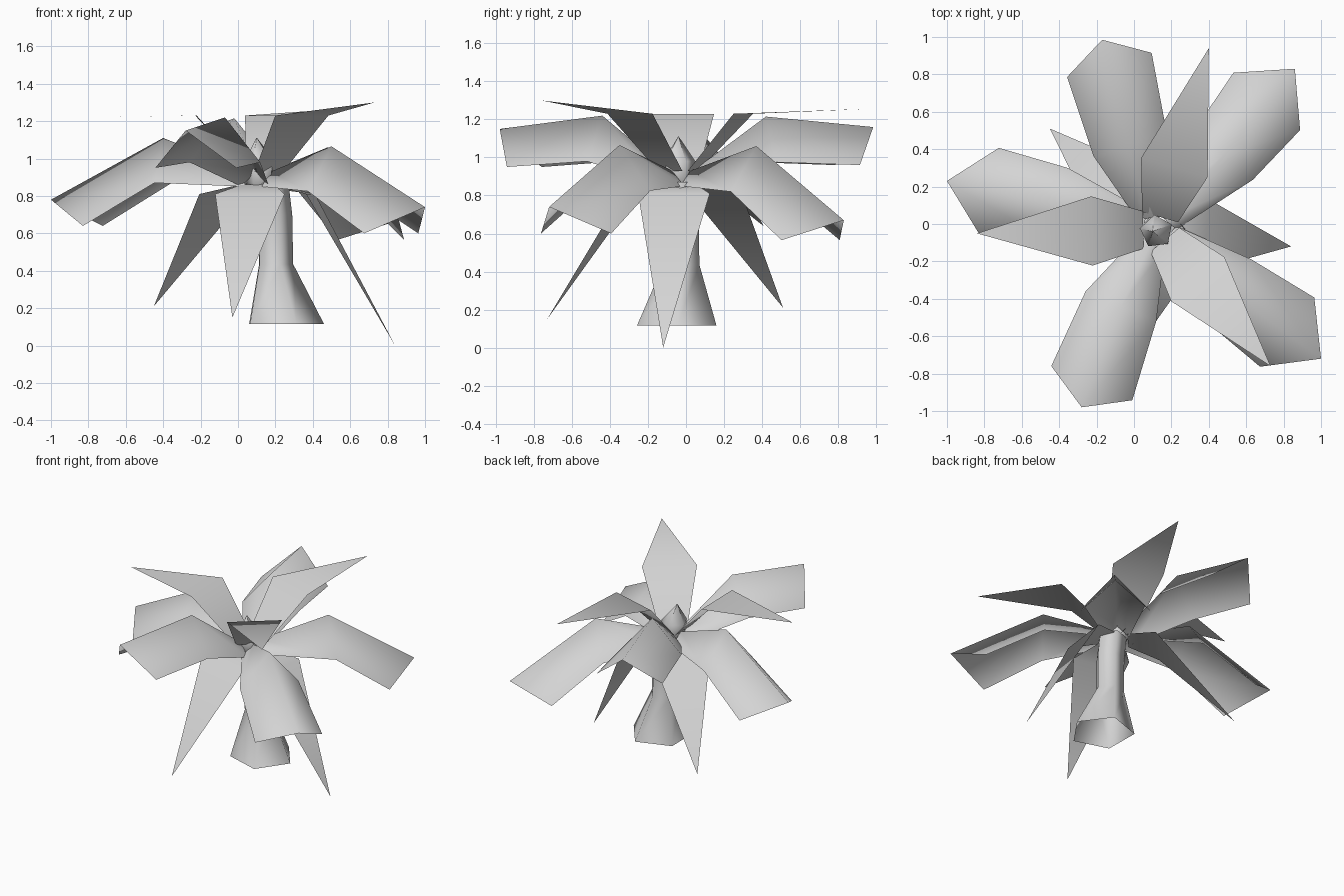
import bpy, math
from mathutils import Vector

cube = bpy.data.objects.get("Cube")
if cube:
    bpy.data.objects.remove(cube, do_unlink=True)

grey = bpy.data.materials.new("light_grey")
grey.use_nodes = True
shade = (0.66, 0.66, 0.66, 1)
grey.diffuse_color = shade
grey.node_tree.nodes["Principled BSDF"].inputs["Base Color"].default_value = shade

HUB = Vector((0.12, -0.03, 0))


def add_object(name, verts, faces):
    mesh = bpy.data.meshes.new(name)
    mesh.from_pydata(verts, [], faces)
    mesh.materials.append(grey)
    mesh.polygons.foreach_set("use_smooth", [True] * len(faces))
    mesh.update()
    obj = bpy.data.objects.new(name, mesh)
    bpy.context.collection.objects.link(obj)
    return obj


def axes(tip):
    """Outward and sideways level directions of a blade growing from the hub."""
    out = Vector((tip[0] - HUB.x, tip[1] - HUB.y, 0)).normalized()
    return out, Vector((-out.y, out.x, 0))


def row(centre, out, side, half, back, drop):
    """Left edge, ridge and right edge of one petal cross-section."""
    edge = centre - out * back - Vector((0, 0, drop))
    return [edge + side * half, centre, edge - side * half]


def petal(name, tip, mid, back, drop):
    out, side = axes(tip)
    root = HUB + out * 0.07 + Vector((0, 0, 0.93))
    verts = row(root, out, side, 0.08, 0, 0.08)
    verts += row(Vector(mid), out, side, 0.205, 0, 0.24)
    verts += row(Vector(tip), out, side, 0.235, back, drop)
    faces = [(i, i + 3, i + 4, i + 1) for i in (0, 1, 3, 4)]
    add_object(name, verts, faces)


def leaf(name, tip, reach, half, corner_z, root_z, root_half):
    out, side = axes(tip)
    root = HUB + out * 0.07 + Vector((0, 0, root_z))
    wide = HUB + out * reach + Vector((0, 0, corner_z))
    verts = [root + side * root_half, root - side * root_half,
             wide - side * half, wide + side * half, Vector(tip)]
    add_object(name, verts, [(0, 1, 2, 3), (3, 2, 4)])


def lathe(name, rings, phase):
    """Five-sided tube through rings of (x, y, z, radius)."""
    n = 5
    verts = []
    for x, y, z, r in rings:
        for i in range(n):
            a = phase + math.tau * i / n
            verts.append((x + r * math.cos(a), y + r * math.sin(a), z))
    faces = [(k * n + i, k * n + (i + 1) % n,
              (k + 1) * n + (i + 1) % n, (k + 1) * n + i)
             for k in range(len(rings) - 1) for i in range(n)]
    return add_object(name, verts, faces)


# Five broad ridged petals
petal("petal_back", (-0.17, 0.985, 1.16), (-0.02, 0.42, 1.215), 0.14, 0.2)
petal("petal_front", (-0.28, -0.98, 1.15), (-0.07, -0.44, 1.22), 0.14, 0.2)
petal("petal_right", (-1.0, 0.23, 0.78), (-0.4, 0.1, 1.11), 0.23, 0.14)
petal("petal_front_left", (1.0, -0.72, 0.74), (0.5, -0.35, 1.065), 0.23, 0.14)
petal("petal_back_left", (0.86, 0.83, 0.67), (0.48, 0.37, 1.06), 0.23, 0.105)

# Three raised pointed leaves
for name, tip in (("upper_leaf_right", (-0.84, -0.05, 1.22)),
                  ("upper_leaf_back", (0.40, 0.94, 1.255)),
                  ("upper_leaf_front_left", (0.73, -0.76, 1.30))):
    leaf(name, tip, 0.345, 0.185, 1.23, 0.93, 0.1)

# Three drooping pointed leaves
for name, tip in (("lower_leaf_back_right", (-0.45, 0.51, 0.21)),
                  ("lower_leaf_left", (0.84, -0.12, 0.0)),
                  ("lower_leaf_front", (-0.03, -0.73, 0.15))):
    leaf(name, tip, 0.27, 0.19, 0.81, 0.86, 0.09)

# Flared hollow stem
lathe("stem", [(0.24, -0.05, 0.115, 0.22), (0.195, -0.025, 0.435, 0.1),
               (0.19, -0.03, 0.7, 0.1), (0.17, -0.03, 0.87, 0.1)], math.radians(1))

# Pointed centre bud
lathe("centre_bud", [(0.12, -0.04, 0.8, 0.03), (0.12, -0.04, 0.87, 0.08),
                     (0.12, -0.04, 0.98, 0.09), (0.1, -0.04, 1.11, 0.002)], math.radians(25))
